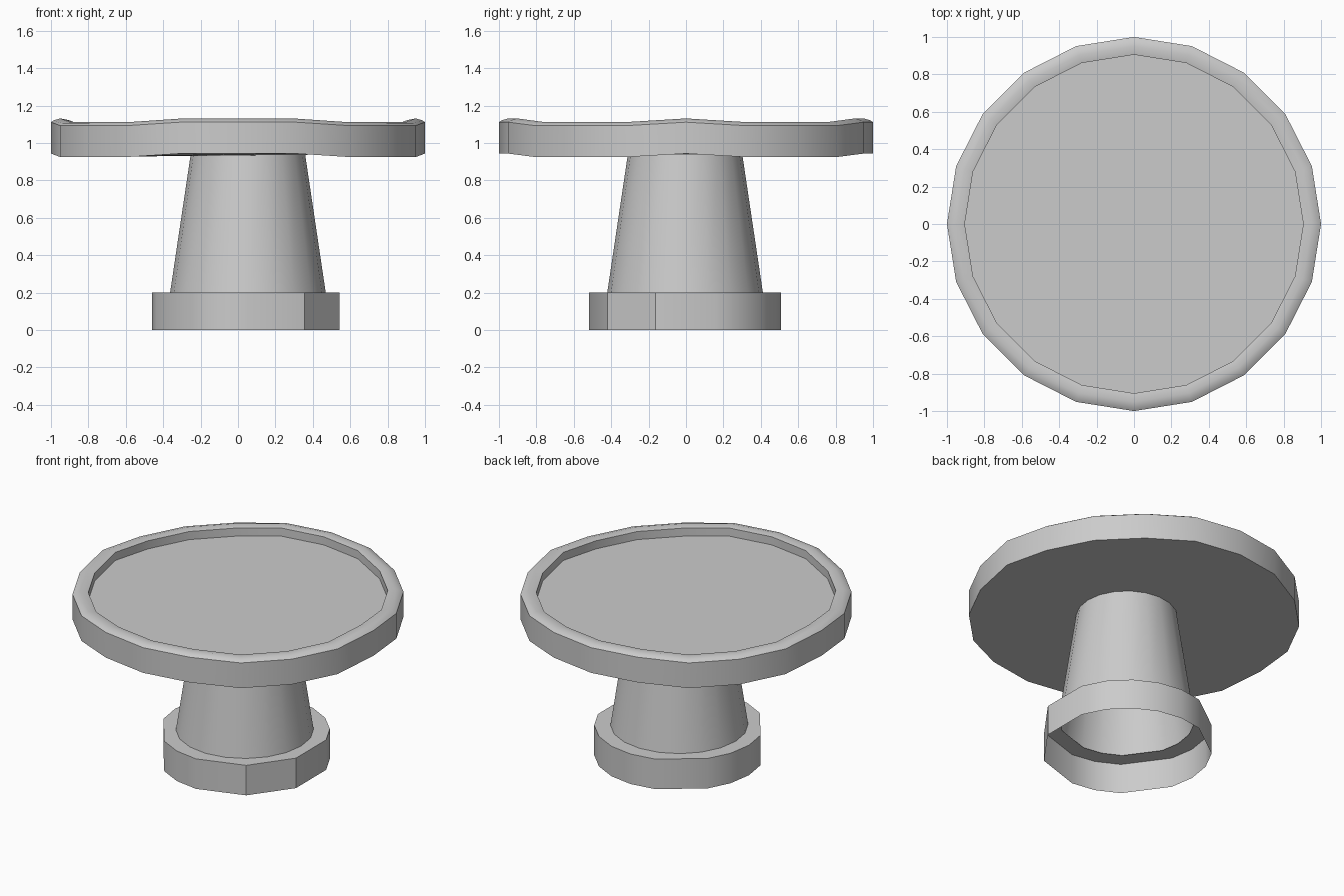
import bpy, bmesh
from math import cos, sin, radians

if "Cube" in bpy.data.objects:
    bpy.data.objects.remove(bpy.data.objects["Cube"])


def loft(name, rings, angles, centre=(0, 0), lift=None, cap_start=False, cap_end=False):
    """Join (radius, z) rings into a surface; lift adds height per angle."""
    lift = lift or (lambda a: 0.0)
    bm = bmesh.new()
    loops = []
    for r, z in rings:
        loops.append([bm.verts.new((centre[0] + r * cos(radians(a)),
                                    centre[1] + r * sin(radians(a)),
                                    z + lift(a))) for a in angles])
    n = len(angles)
    for lo, hi in zip(loops, loops[1:]):
        for i in range(n):
            j = (i + 1) % n
            bm.faces.new((lo[i], lo[j], hi[j], hi[i]))
    if cap_start:
        bm.faces.new(loops[0][::-1])
    if cap_end:
        bm.faces.new(loops[-1])
    mesh = bpy.data.meshes.new(name)
    bm.to_mesh(mesh)
    bm.free()
    obj = bpy.data.objects.new(name, mesh)
    bpy.context.collection.objects.link(obj)
    bpy.ops.object.select_all(action='DESELECT')
    obj.select_set(True)
    bpy.context.view_layer.objects.active = obj
    bpy.ops.object.shade_smooth_by_angle(angle=radians(35))
    return obj


all_angles = [18 * i for i in range(20)]

# Seat tray: round plate with raised, slightly wavy rim
raised = {0, 72, 90, 108, 180, 252, 270, 288}
loft("tray",
     [(1.0, 0.925), (1.0, 1.093), (0.985, 1.103), (0.95, 1.113),
      (0.905, 1.104), (0.905, 1.05)],
     all_angles, lift=lambda a: 0.018 if a in raised else 0.0,
     cap_start=True, cap_end=True)

# Hollow tapered stem, slightly off centre
centre = (0.053, -0.005)
loft("stem", [(0.416, 0.2), (0.305, 0.945)], all_angles, centre)

# Open-bottomed foot with a few uneven wide sides
missing = {0, 126, 216, 288, 324}
foot_angles = [a for a in all_angles if a not in missing]
loft("foot", [(0.514, 0.0), (0.514, 0.2), (0.405, 0.2)], foot_angles, centre)
